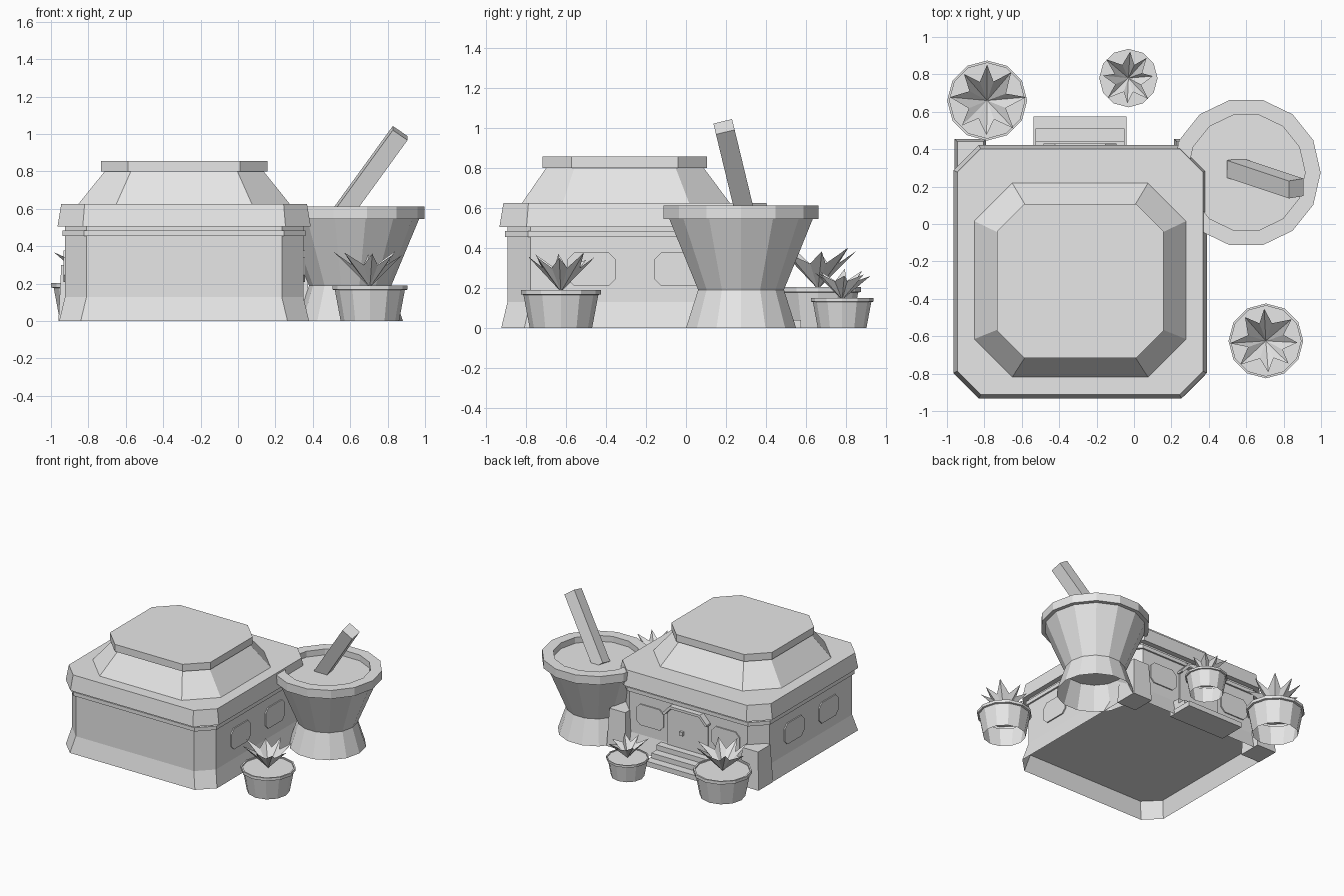
import bpy, math, random
from mathutils import Vector

if "Cube" in bpy.data.objects:
    bpy.data.objects.remove(bpy.data.objects["Cube"], do_unlink=True)

random.seed(4)
CX, CY = -0.288, -0.255      # centre of the building
HALF = 0.637                 # half width of the walls

grey = bpy.data.materials.new("plain_grey")
grey.use_nodes = True
grey.diffuse_color = (0.8, 0.8, 0.8, 1)
grey.node_tree.nodes["Principled BSDF"].inputs["Base Color"].default_value = (0.8, 0.8, 0.8, 1)


def make(name, verts, faces):
    mesh = bpy.data.meshes.new(name)
    mesh.from_pydata([tuple(v) for v in verts], [], faces)
    mesh.materials.append(grey)
    obj = bpy.data.objects.new(name, mesh)
    bpy.context.collection.objects.link(obj)
    return obj


def loft(name, rings, bottom=True, top=True):
    """Skin a stack of equal rings, with optional end caps."""
    n = len(rings[0])
    verts = [v for ring in rings for v in ring]
    faces = [(k * n + i, k * n + (i + 1) % n, (k + 1) * n + (i + 1) % n, (k + 1) * n + i)
             for k in range(len(rings) - 1) for i in range(n)]
    if bottom:
        faces.append(tuple(reversed(range(n))))
    if top:
        faces.append(tuple(range(len(verts) - n, len(verts))))
    return make(name, verts, faces)


def octagon(hx, hy, c):
    """Counter-clockwise rectangle with cut corners."""
    return [(hx, c - hy), (hx, hy - c), (hx - c, hy), (c - hx, hy),
            (-hx, hy - c), (-hx, c - hy), (c - hx, -hy), (hx - c, -hy)]


def oct_ring(hx, hy, c, z, cy=CY):
    return [(CX + x, cy + y, z) for x, y in octagon(hx, hy, c)]


def lathe(name, cx, cy, profile, n, bottom=True, top=True):
    return loft(name, [[(cx + r * math.cos(math.tau * i / n), cy + r * math.sin(math.tau * i / n), z)
                        for i in range(n)] for r, z in profile], bottom, top)


def taper_box(name, x0, x1, y0, y1, z0, z1, t=0.0):
    def ring(z, d):
        return [(x0 + d, y0 + d, z), (x1 - d, y0 + d, z), (x1 - d, y1 - d, z), (x0 + d, y1 - d, z)]
    return loft(name, [ring(z0, 0), ring(z1, t)])


def wall_plate(name, outline, origin, along, out, depth):
    """Extrude a 2D outline (along wall, up) outwards from a wall."""
    origin, along, out = Vector(origin), Vector(along), Vector(out)
    base = [origin + along * u + Vector((0, 0, v)) for u, v in outline]
    return loft(name, [base, [p + out * depth for p in base]])


# Building body: hollow flared skirt, wall on a raised floor, thin trim band
loft("skirt", [oct_ring(0.668, 0.668, 0.115, 0), oct_ring(HALF, HALF, 0.115, 0.13)], False, False)
loft("walls", [oct_ring(h, h, 0.115, z) for h, z in
               ((HALF, 0.13), (HALF, 0.455), (0.65, 0.455),
                (0.65, 0.485), (HALF, 0.485), (HALF, 0.51))])
# Roof slab, sloped roof and flat cap
loft("roof_slab", [oct_ring(0.677, 0.677, 0.135, 0.505), oct_ring(0.657, 0.657, 0.125, 0.625)])
loft("roof_slope", [oct_ring(0.57, 0.522, 0.205, 0.62, -0.30), oct_ring(0.425, 0.393, 0.14, 0.80, -0.305)])
loft("roof_cap", [oct_ring(0.445, 0.411, 0.145, z, -0.305) for z in (0.80, 0.857)])

# Buttresses at the entrance corners
for side in (-1, 1):
    x = CX + side * 0.587
    taper_box("corner_buttress", x - 0.085, x + 0.085, 0.27, 0.455, 0, 0.30, 0.015)

# Windows on both side walls and beside the door
pane = octagon(0.122, 0.083, 0.035)
for side in (-1, 1):
    for off in (-0.217, 0.217):
        wall_plate("side_window", pane, (CX + side * HALF, CY + off, 0.293), (0, side, 0), (side, 0, 0), 0.009)
    wall_plate("entrance_window", pane, (CX + side * 0.335, CY + HALF, 0.293), (-1, 0, 0), (0, 1, 0), 0.009)

# Entrance door, angled hood and handle
wall_y = CY + HALF
wall_plate("door", [(-0.18, 0.12), (0.18, 0.12), (0.18, 0.38), (0.125, 0.43), (-0.125, 0.43), (-0.18, 0.38)],
           (CX, wall_y, 0), (-1, 0, 0), (0, 1, 0), 0.009)
hood = [(-0.195, 0.37), (-0.18, 0.37), (-0.125, 0.43), (0.125, 0.43), (0.18, 0.37), (0.195, 0.37),
        (0.195, 0.385), (0.135, 0.45), (-0.135, 0.45), (-0.195, 0.385)]
wall_plate("door_hood", hood, (CX, wall_y, 0), (-1, 0, 0), (0, 1, 0), 0.048)
taper_box("door_handle", CX + 0.03, CX + 0.06, wall_y, wall_y + 0.03, 0.23, 0.26)

# Steps
for hx, y, z in ((0.248, 0.575, 0.04), (0.238, 0.51, 0.08), (0.238, 0.445, 0.12)):
    taper_box("step", CX - hx, CX + hx, 0.36, y, 0, z)

# Mortar on a hollow foot, with a shallow inner floor, and its pestle
MX, MY = 0.6, 0.275
lathe("mortar_foot", MX, MY, ((0.282, 0), (0.22, 0.19)), 14, False, False)
lathe("mortar_bowl", MX, MY, ((0.22, 0.19), (0.368, 0.545), (0.398, 0.545),
                              (0.398, 0.612), (0.315, 0.612), (0.315, 0.565)), 14)
foot, tip = Vector((0.537, 0.30, 0.55)), Vector((0.867, 0.19, 1.005))
axis = (tip - foot).normalized()
wide = Vector((0, axis.z, -axis.y)).normalized()
deep = wide.cross(axis)
square = [(1, 1), (-1, 1), (-1, -1), (1, -1)]
loft("pestle", [[end + (deep * a + wide * b) * 0.048 for a, b in square] for end in (foot, tip)])


def potted_plant(cx, cy, s):
    """Hollow rimmed pot with a spiky rosette of folded leaves."""
    lathe("plant_pot", cx, cy, [(r * s, z * s) for r, z in
          ((0.156, 0), (0.187, 0.165), (0.2, 0.168), (0.2, 0.19), (0.188, 0.19), (0.188, 0.18))], 12, False)
    leaves = 8
    verts, faces = [(cx, cy, 0.18 * s)], []
    for i in range(2 * leaves):
        is_tip = i % 2 == 0
        a = math.pi * i / leaves + random.uniform(-0.1, 0.1)
        r = random.uniform(0.165, 0.2) if is_tip else 0.1
        z = random.uniform(0.33, 0.38) if is_tip else 0.30
        verts.append((cx + r * s * math.cos(a), cy + r * s * math.sin(a), z * s))
        faces.append((0, i + 1, (i + 1) % (2 * leaves) + 1))
    make("plant_leaves", verts, faces)


potted_plant(0.705, -0.625, 1.0)
potted_plant(-0.785, 0.66, 1.07)
potted_plant(-0.03, 0.78, 0.78)
